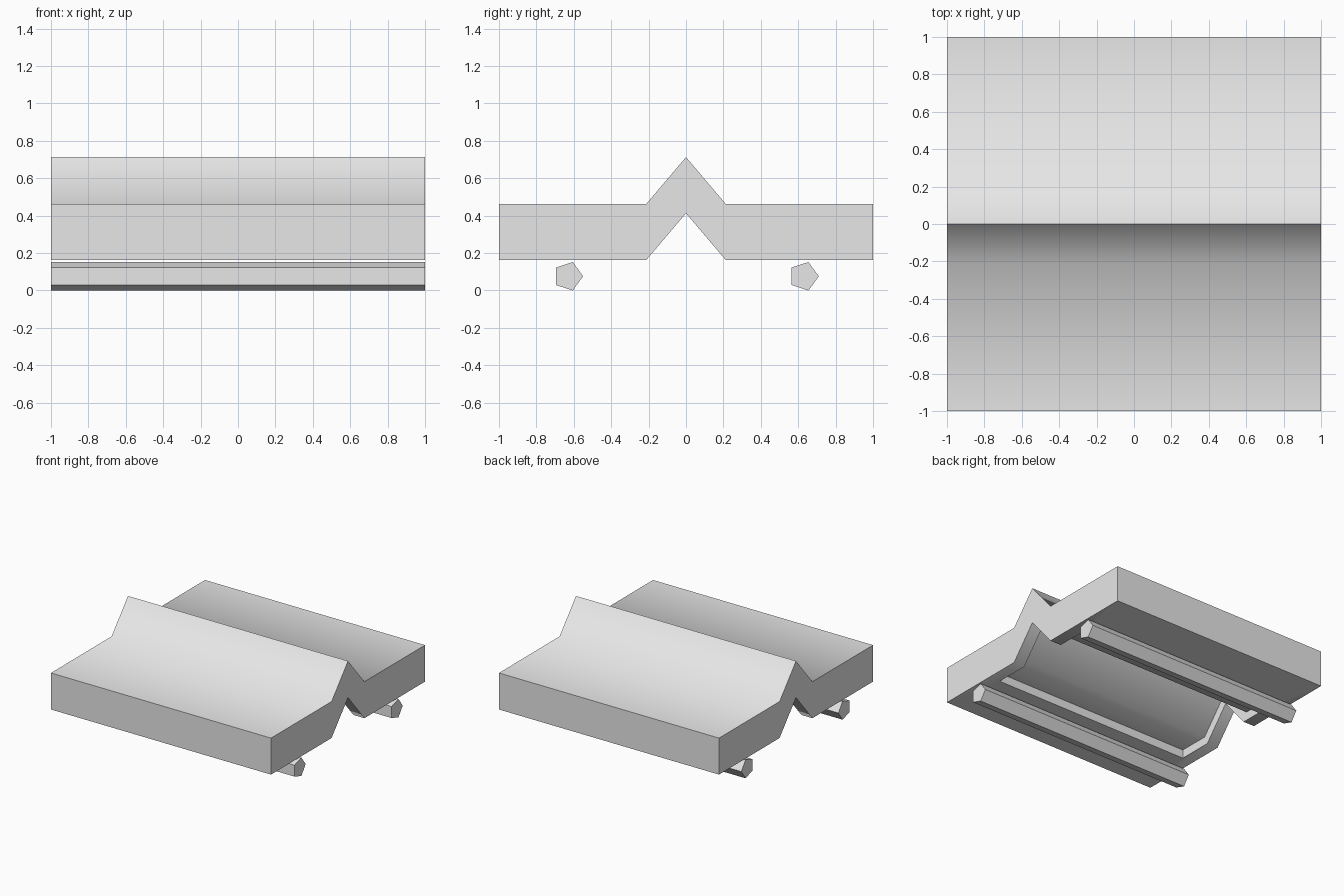
import bpy, bmesh, math

if "Cube" in bpy.data.objects:
    bpy.data.objects.remove(bpy.data.objects["Cube"], do_unlink=True)

# Material
grey = bpy.data.materials.new("light_grey")
grey.use_nodes = True
colour = (0.8, 0.8, 0.8, 1)
grey.diffuse_color = colour
grey.node_tree.nodes["Principled BSDF"].inputs["Base Color"].default_value = colour


def extrude_x(name, profile, half):
    """Prism from a (y, z) profile, running from -half to +half along x."""
    bm = bmesh.new()
    face = bm.faces.new([bm.verts.new((-half, y, z)) for y, z in profile])
    new = bmesh.ops.extrude_face_region(bm, geom=[face])["geom"]
    verts = [g for g in new if isinstance(g, bmesh.types.BMVert)]
    bmesh.ops.translate(bm, verts=verts, vec=(2 * half, 0, 0))
    bmesh.ops.recalc_face_normals(bm, faces=bm.faces)
    mesh = bpy.data.meshes.new(name)
    bm.to_mesh(mesh)
    bm.free()
    mesh.materials.append(grey)
    obj = bpy.data.objects.new(name, mesh)
    bpy.context.collection.objects.link(obj)
    return obj


def ridge_line(edge, foot, low, peak):
    return [(-edge, low), (-foot, low), (0, peak), (foot, low), (edge, low)]


def shade(obj):
    bpy.ops.object.select_all(action="DESELECT")
    obj.select_set(True)
    bpy.context.view_layer.objects.active = obj
    bpy.ops.object.shade_smooth_by_angle(angle=math.radians(60))


# Ridged panel of constant height
bottom = ridge_line(1, 0.213, 0.162, 0.413)
top = [(y, z + 0.3) for y, z in reversed(bottom)]
panel = extrude_x("ridged_panel", bottom + top, 1)

# Shallow recess following the underside
roof = ridge_line(0.5, 0.245, 0.232, 0.52)
cutter = extrude_x("recess_cutter", roof + [(0.5, -0.1), (-0.5, -0.1)], 0.9)
cutter.hide_render = True
cut = panel.modifiers.new("recess", "BOOLEAN")
cut.operation = "DIFFERENCE"
cut.solver = "EXACT"
cut.object = cutter
bpy.context.view_layer.objects.active = panel
bpy.ops.object.modifier_apply(modifier=cut.name)
bpy.data.objects.remove(cutter, do_unlink=True)
shade(panel)

# Five-sided rods below the panel
radius = 0.08
for name, centre in (("front_rod", -0.63), ("back_rod", 0.63)):
    ring = [(centre + radius * math.cos(a), 0.076 + radius * math.sin(a))
            for a in (i * math.tau / 5 for i in range(5))]
    extrude_x(name, ring, 1)
